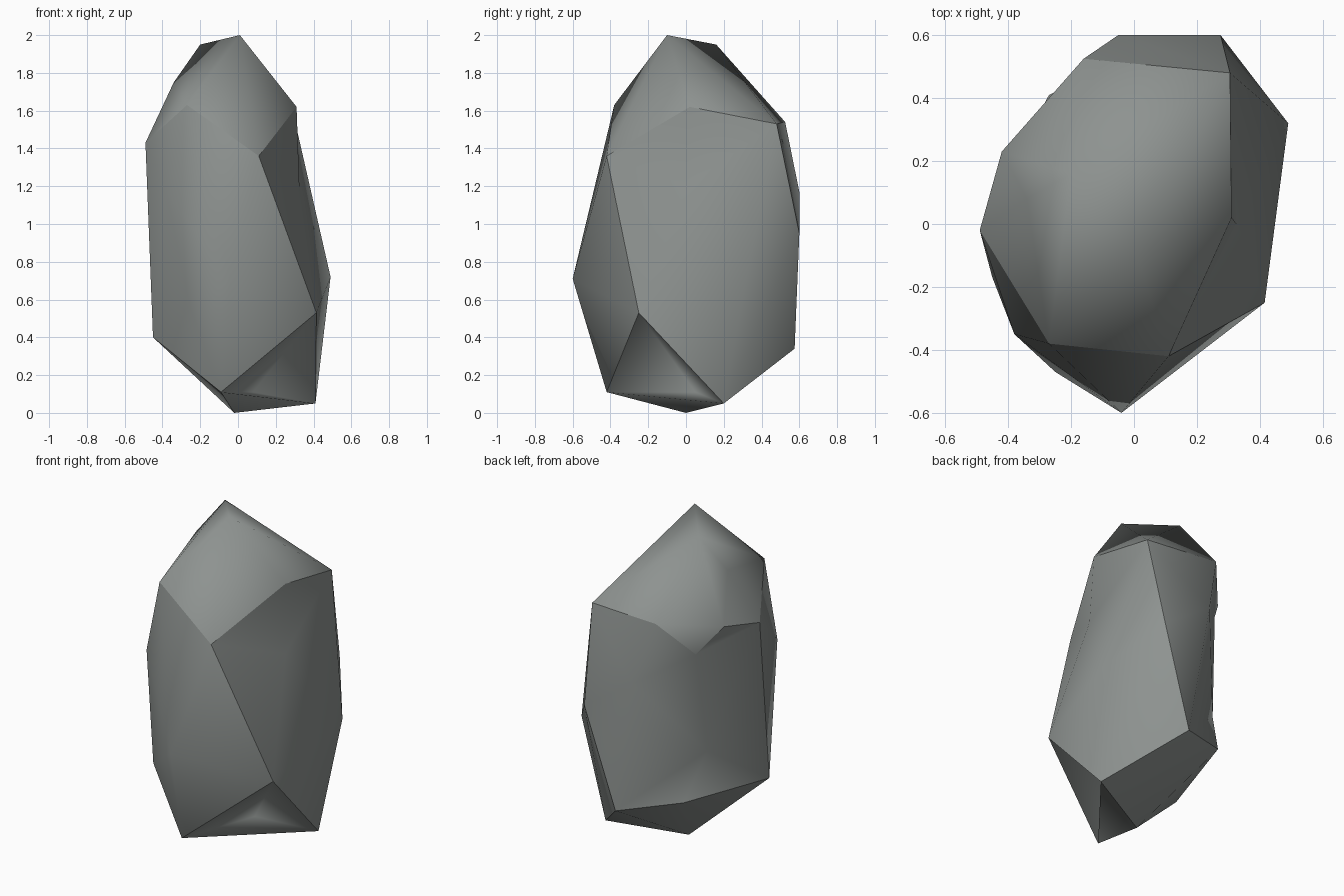
import bpy, bmesh

if "Cube" in bpy.data.objects:
    bpy.data.objects.remove(bpy.data.objects["Cube"])

# Corner points of the boulder
points = {
    "apex": (0.01, -0.10, 2.0), "apex_back": (-0.20, 0.16, 1.95),
    "crown_front": (-0.27, -0.38, 1.63), "front_top": (0.11, -0.42, 1.36),
    "right_top": (0.31, 0.02, 1.62), "back_right": (0.305, 0.48, 1.53),
    "back_top": (-0.16, 0.525, 1.54), "left_top": (-0.49, -0.02, 1.43),
    "left_back": (-0.42, 0.23, 1.48), "crown_left": (-0.34, 0.08, 1.75),
    "right_bulge": (0.49, 0.32, 0.72), "right_low": (0.415, -0.25, 0.53),
    "front_bulge": (-0.04, -0.60, 0.71),
    "front_left": (-0.25, -0.47, 0.55), "left_mid": (-0.38, -0.35, 1.17),
    "left_low": (-0.45, -0.17, 0.40), "base_front": (-0.09, -0.42, 0.11),
    "base": (-0.02, 0.0, 0.0), "base_right": (0.41, 0.20, 0.05),
    "back_mid": (-0.05, 0.60, 1.17), "back_bulge": (0.275, 0.60, 0.95),
    "back_low": (0.08, 0.575, 0.34), "back_left_low": (-0.27, 0.41, 0.42),
}

bm = bmesh.new()
v = {name: bm.verts.new(co) for name, co in points.items()}
bmesh.ops.convex_hull(bm, input=list(bm.verts))


def dent(name, co, ring):
    """Replace the faces lying inside a ring of corners by a fan to one point."""
    ring = {v[r] for r in ring.split()}
    faces = [f for f in bm.faces if set(f.verts) <= ring]
    if not faces:
        return
    inside = set(faces)
    rim = [e for f in faces for e in f.edges
           if sum(g in inside for g in e.link_faces) == 1]
    bmesh.ops.delete(bm, geom=faces, context='FACES_ONLY')
    v[name] = bm.verts.new(co)
    for e in rim:
        bm.faces.new((e.verts[0], e.verts[1], v[name]))
    loose = [e for e in bm.edges if not e.link_faces]
    bmesh.ops.delete(bm, geom=loose, context='EDGES')


def use_edge(a, b):
    """Turn the diagonal of a quad so that it joins corners a and b."""
    for e in bm.edges:
        far = {x for f in e.link_faces for x in f.verts} - set(e.verts)
        if far == {v[a], v[b]}:
            bmesh.ops.rotate_edges(bm, edges=[e])
            return


# Front edge running down from the crown to the right foot
use_edge("front_top", "right_low")

# Ridge down the back left side, sunken right wall, base notch
dent("notch", (-0.305, 0.34, 1.32),
     "left_top left_back back_top back_mid back_low back_left_low left_low")
dent("hollow", (-0.34, 0.28, 0.71),
     "notch left_top left_low back_left_low back_low back_mid")
dent("wall", (0.325, 0.0, 1.2),
     "right_top back_right right_bulge right_low front_top")
dent("ledge", (0.08, 0.05, 0.11), "right_low base_front base_right")

# Hard edges around each smooth patch
ridges = ["left_top crown_front front_top right_top back_right back_top notch "
          "left_back left_top left_low base_front right_low front_top",
          "right_low base_right back_low back_bulge back_right",
          "left_low back_left_low back_low", "base_front base base_right"]
for e in bm.edges:
    e.smooth = True
for line in ridges:
    names = line.split()
    for a, b in zip(names, names[1:]):
        e = bm.edges.get((v[a], v[b]))
        if e:
            e.smooth = False

bmesh.ops.recalc_face_normals(bm, faces=list(bm.faces))
for f in bm.faces:
    f.smooth = True
mesh = bpy.data.meshes.new("boulder")
bm.to_mesh(mesh)
bm.free()

# One grey stone colour
stone = bpy.data.materials.new("stone grey")
stone.diffuse_color = (0.27, 0.29, 0.28, 1)
stone.use_nodes = True
stone.node_tree.nodes["Principled BSDF"].inputs["Base Color"].default_value = stone.diffuse_color
mesh.materials.append(stone)

boulder = bpy.data.objects.new("boulder", mesh)
bpy.context.collection.objects.link(boulder)
